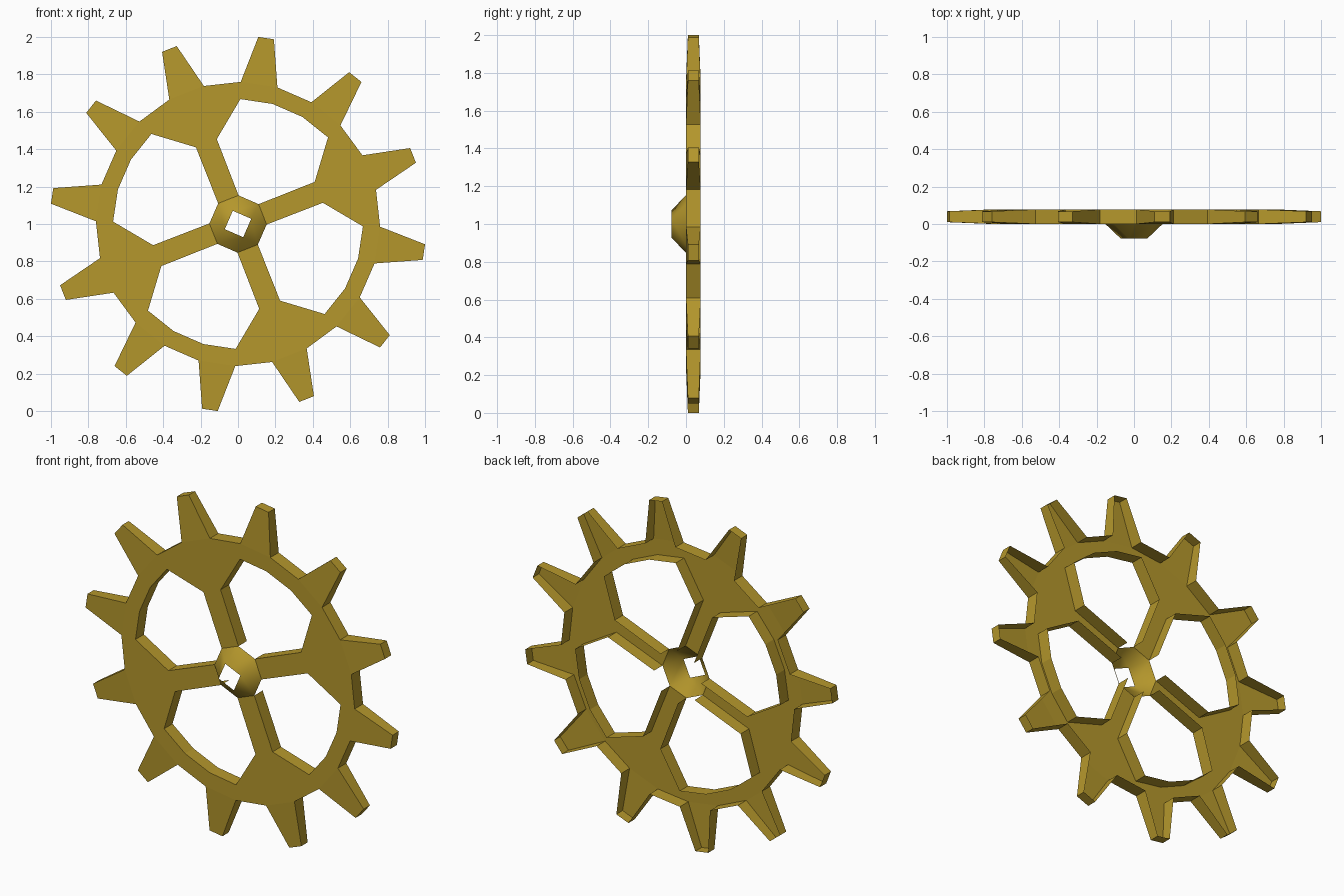
import bpy, bmesh
from math import radians, sin, cos, hypot, atan2, degrees

if "Cube" in bpy.data.objects:
    bpy.data.objects.remove(bpy.data.objects["Cube"])

TILT = 21.4          # turn of the whole wheel
BACK = 0.078         # depth of the side walls


def place(r, a, y):
    """Polar point in the wheel's plane, wheel centre at z = 1."""
    t = radians(a + TILT)
    return (r * cos(t), y, 1 + r * sin(t))


def ring(bm, polar, y):
    return [bm.verts.new(place(r, a, y)) for r, a in polar]


def cutout():
    """Spokes and four windows as one closed outline."""
    quarter = [(0.153, 22.5), (hypot(0.464, 0.06), degrees(atan2(0.06, 0.464))),
               (0.668, 22.5), (0.668, 37.5)]
    quarter += [(r, 90 - a) for r, a in reversed(quarter)]
    return [(r, a + 90 * q) for q in range(4) for r, a in quarter]


def pairs(r, h):
    """Two points for each of the twelve teeth."""
    return [(r, 30 * k + s * h) for k in range(12) for s in (-1, 1)]


def finish(bm, name):
    mesh = bpy.data.meshes.new(name)
    bm.to_mesh(mesh)
    bm.free()
    mesh.materials.append(brass)
    obj = bpy.data.objects.new(name, mesh)
    bpy.context.collection.objects.link(obj)
    return obj


brass = bpy.data.materials.new("brass")
brass.diffuse_color = (0.46, 0.31, 0.025, 1)
brass.use_nodes = True
brass.node_tree.nodes["Principled BSDF"].inputs["Base Color"].default_value = brass.diffuse_color

# toothed wheel: front face with side walls, open at the back
bm = bmesh.new()
inner = ring(bm, cutout(), 0)
root = ring(bm, pairs(0.76, 7.5), 0)
tip = ring(bm, pairs(1.006, 2.4), 0.01)
edges = [bm.edges.new((loop[i - 1], loop[i]))
         for loop in (inner, root) for i in range(len(loop))]
bmesh.ops.triangle_fill(bm, edges=edges, use_beauty=True, normal=(0, -1, 0))
for i in range(0, 24, 2):
    bm.faces.new((root[i], tip[i], tip[i + 1], root[i + 1]))

# walls around windows, spokes, rim and teeth
back_inner = ring(bm, cutout(), BACK)
back_root = ring(bm, pairs(0.76, 7.5), BACK)
back_tip = ring(bm, pairs(1.006, 2.4), BACK - 0.01)


def contour(r, t):
    return [v for i in range(0, 24, 2) for v in (r[i], t[i], t[i + 1], r[i + 1])]


for front, back, gap in ((inner, back_inner, 8),
                         (contour(root, tip), contour(back_root, back_tip), 0)):
    for i in range(len(front)):
        if gap and i % gap == 0:      # spokes stay open towards the hub
            continue
        bm.faces.new((front[i - 1], front[i], back[i], back[i - 1]))
bmesh.ops.recalc_face_normals(bm, faces=bm.faces[:])
if sum(f.normal.y * f.calc_area() for f in bm.faces) > 0:
    bmesh.ops.reverse_faces(bm, faces=bm.faces[:])
finish(bm, "toothed_wheel")

# hub: hollow cone from an octagon to a square opening at the front
bm = bmesh.new()
octagon = ring(bm, [(0.153, 22.5 + 45 * i) for i in range(8)], 0)
square = ring(bm, [(0.076, 90 * i) for i in range(4)], -0.078)
for i in range(4):
    bm.faces.new((octagon[2 * i], octagon[2 * i + 1], square[(i + 1) % 4], square[i]))
    bm.faces.new((octagon[2 * i - 1], octagon[2 * i], square[i]))
bmesh.ops.recalc_face_normals(bm, faces=bm.faces[:])
if sum(f.normal.y for f in bm.faces) > 0:
    bmesh.ops.reverse_faces(bm, faces=bm.faces[:])
for f in bm.faces:
    f.smooth = True
finish(bm, "hub")
